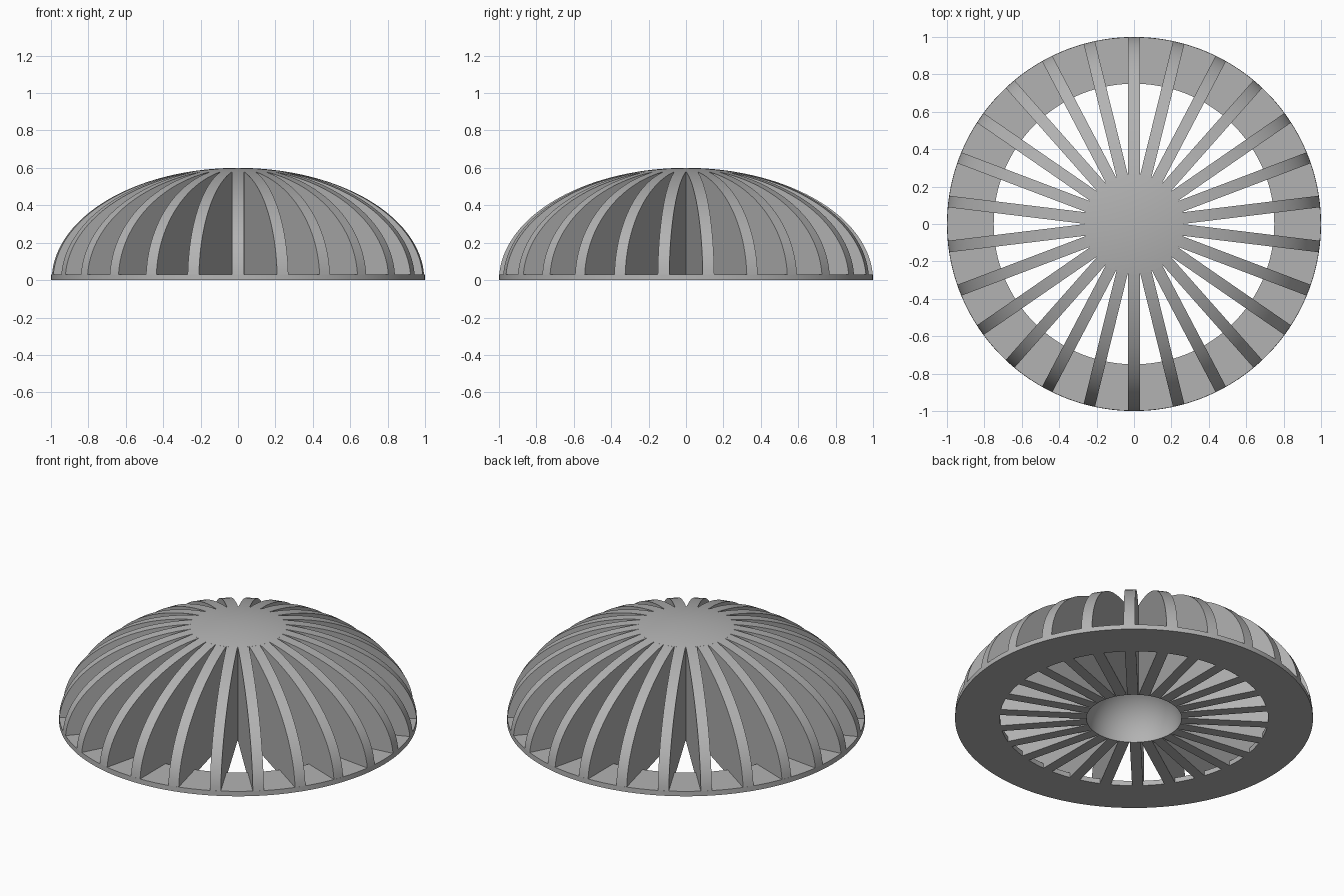
import bpy, bmesh, math
from mathutils import Matrix

if "Cube" in bpy.data.objects:
    bpy.data.objects.remove(bpy.data.objects["Cube"])

RIBS = 26           # radial ribs
H = 0.031           # half rib thickness
DOME = 0.6          # dome height (dome radius is 1)
HUB, BOWL = 0.268, 0.266
RING_IN, RING_T = 0.75, 0.03

grey = bpy.data.materials.new("light_grey")
grey.diffuse_color = (0.45, 0.45, 0.45, 1)
grey.use_nodes = True
grey.node_tree.nodes["Principled BSDF"].inputs["Base Color"].default_value = grey.diffuse_color


def dome_z(r):
    return DOME * math.sqrt(max(0.0, 1 - r * r))


def finish(bm, name):
    bmesh.ops.remove_doubles(bm, verts=bm.verts, dist=1e-5)
    bmesh.ops.recalc_face_normals(bm, faces=bm.faces)
    me = bpy.data.meshes.new(name)
    bm.to_mesh(me)
    bm.free()
    me.materials.append(grey)
    ob = bpy.data.objects.new(name, me)
    bpy.context.collection.objects.link(ob)
    bpy.context.view_layer.objects.active = ob
    ob.select_set(True)
    bpy.ops.object.shade_smooth_by_angle(angle=math.radians(30))
    ob.select_set(False)
    return ob


def lathe(name, profile, closed, steps=156):
    bm = bmesh.new()
    vs = [bm.verts.new((r, 0, z)) for r, z in profile]
    pairs = list(zip(vs, vs[1:])) + ([(vs[-1], vs[0])] if closed else [])
    es = [bm.edges.new(p) for p in pairs]
    bmesh.ops.spin(bm, geom=vs + es, cent=(0, 0, 0), axis=(0, 0, 1),
                   angle=math.tau, steps=steps, use_duplicate=False)
    return finish(bm, name)


# base ring, its outer wall follows the dome
lathe("base_ring", [(RING_IN, 0), (1, 0),
                    (math.sqrt(1 - (RING_T / DOME) ** 2), RING_T),
                    (RING_IN, RING_T)], True)

# solid hub where the ribs meet, hollowed by a round bowl underneath
N = 12
cap = [(HUB * i / N, dome_z(HUB * i / N)) for i in range(N + 1)]
bowl = [(BOWL * math.cos(a), BOWL * math.sin(a))
        for a in (math.pi / 2 * i / 16 for i in range(17))]
lathe("hub", cap + [(HUB, 0)] + bowl, False)

# radial ribs: vertical plates with a curved top edge
s = math.sqrt(1 - H * H)
x0 = math.sqrt(HUB ** 2 - H ** 2)
a0, a1 = math.asin(RING_T / (DOME * s)), math.acos(x0 / s)
side = [(x0, 0), (RING_IN, 0), (RING_IN, RING_T)]
for i in range(33):
    a = a0 + (a1 - a0) * i / 32
    side.append((s * math.cos(a), DOME * s * math.sin(a)))

bm = bmesh.new()
for k in range(RIBS):
    rot = Matrix.Rotation(-math.pi / 2 + math.tau * k / RIBS, 4, 'Z')
    left = [bm.verts.new((x, H, z)) for x, z in side]
    right = [bm.verts.new((x, -H, z)) for x, z in side]
    bm.faces.new(left)
    bm.faces.new(right[::-1])
    n = len(side)
    for i in range(n):
        j = (i + 1) % n
        bm.faces.new((left[i], right[i], right[j], left[j]))
    bmesh.ops.transform(bm, matrix=rot, verts=left + right)
finish(bm, "ribs")
